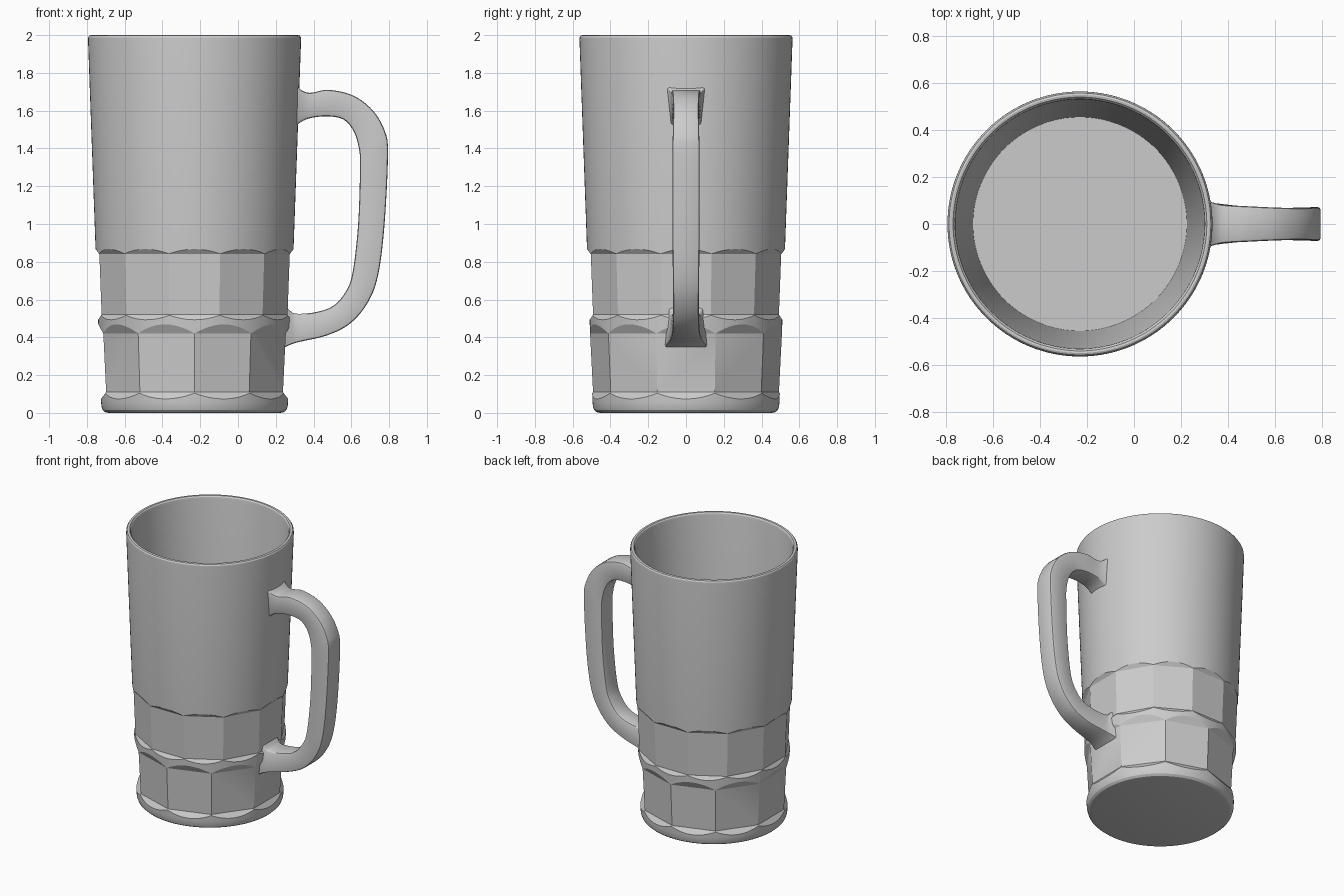
import bpy, bmesh, math
from mathutils import Vector

if "Cube" in bpy.data.objects:
    bpy.data.objects.remove(bpy.data.objects["Cube"])

CX = -0.23  # x position of the mug's axis


def make_object(name, rings, closed):
    """Skin rings of points; join last ring to first, or cap both ends."""
    bm = bmesh.new()
    vs = [[bm.verts.new(p) for p in ring] for ring in rings]
    n = len(vs[0])
    pairs = list(zip(vs, vs[1:])) + ([(vs[-1], vs[0])] if closed else [])
    for a, b in pairs:
        for i in range(n):
            j = (i + 1) % n
            bm.faces.new((a[i], a[j], b[j], b[i]))
    if not closed:
        bm.faces.new(vs[0][::-1])
        bm.faces.new(vs[-1])
    bmesh.ops.recalc_face_normals(bm, faces=bm.faces)
    me = bpy.data.meshes.new(name)
    bm.to_mesh(me)
    bm.free()
    ob = bpy.data.objects.new(name, me)
    bpy.context.collection.objects.link(ob)
    return ob


def lathe(name, profile, n, phase=0.0):
    rings = [[(CX + r * math.cos(phase + math.tau * i / n),
               r * math.sin(phase + math.tau * i / n), z) for i in range(n)]
             for r, z in profile]
    return make_object(name, rings, False)


def activate(ob):
    bpy.ops.object.select_all(action='DESELECT')
    ob.select_set(True)
    bpy.context.view_layer.objects.active = ob


# Glass body: base, tapered wall, rounded rim, inner wall, floor
body = lathe("mug_body", [
    (0.455, 0), (0.474, 0.004), (0.487, 0.016), (0.493, 0.035), (0.495, 0.06),
    (0.564, 1.975), (0.563, 1.988), (0.557, 1.997), (0.549, 2.0),
    (0.540, 1.998), (0.533, 1.990), (0.530, 1.975), (0.455, 0.10)], 128)


# Facet bands: trim the body with polygonal solids (apothem, z)
def facet_band(name, n, phase, profile):
    k = 1 / math.cos(math.pi / n)
    cutter = lathe(name, [(a * k, z) for a, z in profile], n, phase)
    cutter.hide_render = True
    mod = body.modifiers.new(name, 'BOOLEAN')
    mod.operation, mod.solver, mod.object = 'INTERSECT', 'EXACT', cutter
    activate(body)
    bpy.ops.object.modifier_apply(modifier=mod.name)
    bpy.data.objects.remove(cutter)


facet_band("lower_facets", 10, math.pi / 10,
           [(0.65, -0.1), (0.51, 0.055), (0.468, 0.11), (0.483, 0.42),
            (0.56, 0.56), (0.9, 2.1)])
facet_band("upper_facets", 12, math.pi / 12,
           [(0.9, -0.1), (0.54, 0.45), (0.492, 0.52), (0.504, 0.84),
            (0.56, 0.915), (0.9, 2.1)])
activate(body)
bpy.ops.object.shade_smooth_by_angle(angle=math.radians(19))

# Handle stations: outer x, z, inner x, z, outer half width, inner half width
stations = [Vector(s) for s in [
    (0.303, 1.735, 0.300, 1.515, 0.105, 0.080),
    (0.345, 1.703, 0.342, 1.545, 0.090, 0.076),
    (0.390, 1.695, 0.395, 1.563, 0.081, 0.074),
    (0.480, 1.710, 0.480, 1.570, 0.076, 0.072),
    (0.610, 1.680, 0.560, 1.552, 0.070, 0.068),
    (0.715, 1.600, 0.613, 1.490, 0.068, 0.066),
    (0.778, 1.490, 0.640, 1.400, 0.070, 0.067),
    (0.794, 1.370, 0.646, 1.300, 0.072, 0.068),
    (0.776, 1.000, 0.636, 1.000, 0.072, 0.068),
    (0.742, 0.730, 0.608, 0.750, 0.070, 0.067),
    (0.685, 0.580, 0.572, 0.645, 0.068, 0.066),
    (0.590, 0.470, 0.505, 0.567, 0.070, 0.067),
    (0.470, 0.410, 0.410, 0.533, 0.076, 0.070),
    (0.330, 0.377, 0.310, 0.525, 0.092, 0.076),
    (0.280, 0.362, 0.275, 0.542, 0.104, 0.084),
    (0.244, 0.345, 0.244, 0.580, 0.113, 0.095)]]


def spline(pts, steps):
    out = []
    for i in range(len(pts) - 1):
        a, b, c, d = (pts[max(0, min(len(pts) - 1, i + k))] for k in (-1, 0, 1, 2))
        for s in range(steps):
            t = s / steps
            out.append(0.5 * (2 * b + (c - a) * t + (2 * a - 5 * b + 4 * c - d) * t ** 2
                              + (3 * b - a - 3 * c + d) * t ** 3))
    return out + [pts[-1]]


# Rectangular section with softened corners
def section(s):
    outer, inner = Vector((s[0], 0, s[1])), Vector((s[2], 0, s[3]))
    u = 0.012 / (outer - inner).length
    half = [(0, -0.012), (u * 0.3, -0.0036), (u, 0),
            (1 - u, 0), (1 - u * 0.3, -0.0036), (1, -0.012)]
    side = []
    for f, dy in half:
        p = outer.lerp(inner, f)
        side.append(Vector((p.x, s[4] + (s[5] - s[4]) * f + dy, p.z)))
    return side + [Vector((p.x, -p.y, p.z)) for p in reversed(side)]


handle = make_object("handle", [section(s) for s in spline(stations, 5)], False)
activate(handle)
bpy.ops.object.shade_smooth_by_angle(angle=math.radians(40))
